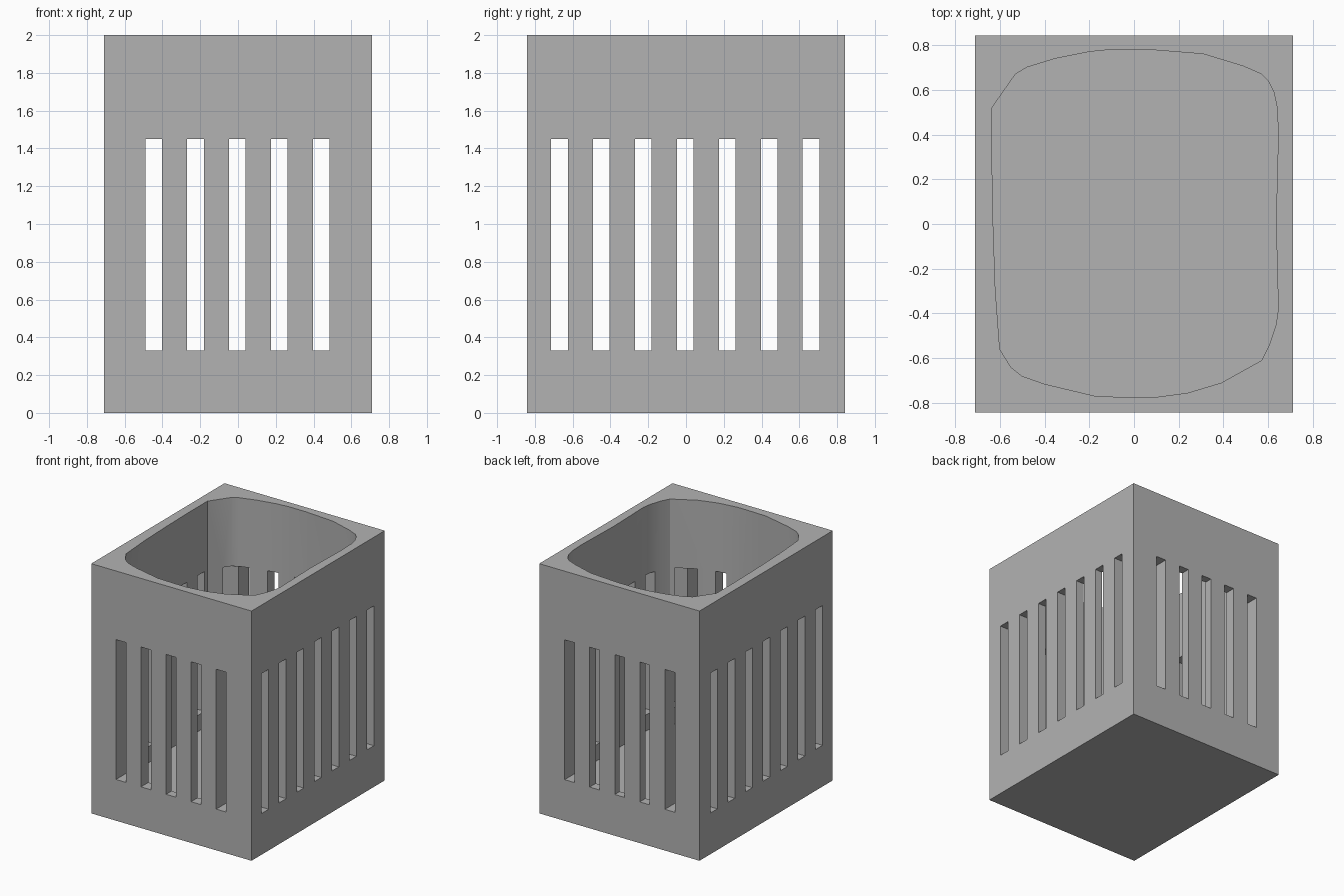
import bpy
import bmesh
import math

if "Cube" in bpy.data.objects:
    bpy.data.objects.remove(bpy.data.objects["Cube"], do_unlink=True)

HALF_X, HALF_Y, HEIGHT = 0.71, 0.843, 2.0
FLOOR = 0.2
SLOT_LOW, SLOT_HIGH, SLOT_WIDTH, SLOT_STEP = 0.33, 1.45, 0.088, 0.222

grey = bpy.data.materials.new("plain_grey")
grey.use_nodes = True
grey.diffuse_color = (0.45, 0.45, 0.45, 1)
grey.node_tree.nodes["Principled BSDF"].inputs["Base Color"].default_value = (0.45, 0.45, 0.45, 1)


def prism(name, outline, low, high):
    """Upright solid with the given plan outline, listed counter-clockwise."""
    bm = bmesh.new()
    base = bm.faces.new([bm.verts.new((x, y, low)) for x, y in outline])
    top = bmesh.ops.extrude_face_region(bm, geom=[base])["geom"]
    moved = [v for v in top if isinstance(v, bmesh.types.BMVert)]
    bmesh.ops.translate(bm, verts=moved, vec=(0, 0, high - low))
    bmesh.ops.recalc_face_normals(bm, faces=bm.faces)
    mesh = bpy.data.meshes.new(name)
    bm.to_mesh(mesh)
    bm.free()
    mesh.materials.append(grey)
    obj = bpy.data.objects.new(name, mesh)
    bpy.context.collection.objects.link(obj)
    return obj


def block(name, cx, cy, hx, hy, low, high):
    corners = [(-1, -1), (1, -1), (1, 1), (-1, 1)]
    return prism(name, [(cx + sx * hx, cy + sy * hy) for sx, sy in corners], low, high)


def carve(target, cutter):
    """Subtract the cutter and remove it."""
    cutter.hide_render = True
    mod = target.modifiers.new("carve", "BOOLEAN")
    mod.operation = "DIFFERENCE"
    mod.solver = "EXACT"
    mod.object = cutter
    bpy.context.view_layer.objects.active = target
    bpy.ops.object.modifier_apply(modifier=mod.name)
    bpy.data.objects.remove(cutter, do_unlink=True)


# Outer body
body = block("slotted_holder", 0, 0, HALF_X, HALF_Y, 0, HEIGHT)

# Irregular rounded cavity, open at the top
cavity_outline = [
    (-0.01, -0.775), (0.09, -0.775), (0.24, -0.755), (0.39, -0.71), (0.57, -0.61),
    (0.605, -0.54), (0.635, -0.45), (0.645, -0.38), (0.635, 0.01), (0.645, 0.4),
    (0.64, 0.52), (0.625, 0.59), (0.6, 0.64), (0.57, 0.67), (0.49, 0.705),
    (0.31, 0.76), (0.06, 0.78), (-0.1, 0.78), (-0.2, 0.77), (-0.35, 0.74),
    (-0.48, 0.7), (-0.53, 0.67), (-0.635, 0.52), (-0.635, 0.29), (-0.63, 0.01),
    (-0.62, -0.29), (-0.6, -0.56), (-0.55, -0.64), (-0.5, -0.68), (-0.4, -0.715),
    (-0.17, -0.77),
]
carve(body, prism("cavity_cutter", cavity_outline, FLOOR, HEIGHT + 0.2))

# Slots running front to back, then side to side
for i in range(-2, 3):
    carve(body, block("slot_cutter", i * SLOT_STEP - 0.003, 0, SLOT_WIDTH / 2, 1, SLOT_LOW, SLOT_HIGH))
for i in range(-3, 4):
    carve(body, block("slot_cutter", 0, i * SLOT_STEP - 0.004, 1, SLOT_WIDTH / 2, SLOT_LOW, SLOT_HIGH))

# Soft cavity wall, crisp edges elsewhere
bpy.ops.object.select_all(action="DESELECT")
body.select_set(True)
bpy.context.view_layer.objects.active = body
bpy.ops.object.shade_smooth_by_angle(angle=math.radians(30))
